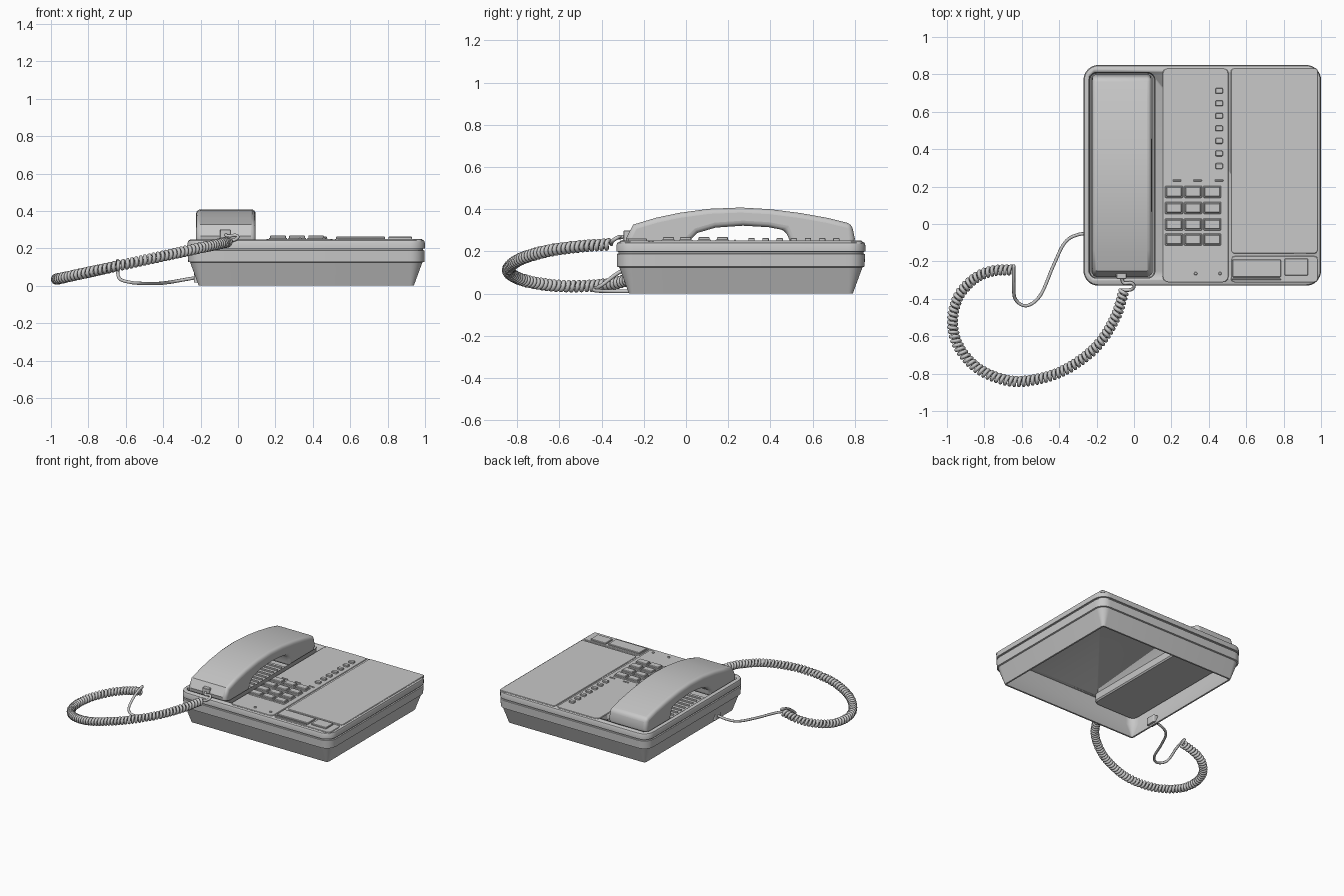
import bpy, bmesh, math
from mathutils import Vector

if "Cube" in bpy.data.objects:
    bpy.data.objects.remove(bpy.data.objects["Cube"])

grey = bpy.data.materials.new("grey_plastic")
grey.diffuse_color = (0.58, 0.58, 0.58, 1)
grey.use_nodes = True
grey.node_tree.nodes["Principled BSDF"].inputs["Base Color"].default_value = grey.diffuse_color


def finish(ob, angle=35):
    ob.data.materials.clear()
    ob.data.materials.append(grey)
    bpy.ops.object.select_all(action='DESELECT')
    ob.select_set(True)
    bpy.context.view_layer.objects.active = ob
    bpy.ops.object.shade_smooth_by_angle(angle=math.radians(angle))
    return ob


def mesh_object(name, bm):
    bmesh.ops.recalc_face_normals(bm, faces=bm.faces)
    me = bpy.data.meshes.new(name)
    bm.to_mesh(me)
    bm.free()
    ob = bpy.data.objects.new(name, me)
    bpy.context.collection.objects.link(ob)
    return finish(ob)


def loft(name, rect, r, rings, n=6):
    """Stack of rounded rectangles; rings are (inset, z); both ends capped."""
    x0, x1, y0, y1 = rect
    bm = bmesh.new()
    loops = []
    for ins, z in rings:
        rr = max(r - ins, 0.002)
        a, b, c, d = x0 + ins + rr, x1 - ins - rr, y0 + ins + rr, y1 - ins - rr
        loop = []
        for k, (cx, cy) in enumerate([(b, d), (a, d), (a, c), (b, c)]):
            for i in range(n + 1):
                t = math.pi / 2 * (k + i / n)
                loop.append(bm.verts.new((cx + rr * math.cos(t), cy + rr * math.sin(t), z)))
        loops.append(loop)
    for p, q in zip(loops, loops[1:]):
        for i in range(len(p)):
            j = (i + 1) % len(p)
            bm.faces.new((p[i], p[j], q[j], q[i]))
    bm.faces.new(loops[0])
    bm.faces.new(loops[-1])
    return mesh_object(name, bm)


def plate(name, rect, z0, z1, r=0.006, bevel=0.003):
    return loft(name, rect, r, [(0, z0), (0, z1 - bevel), (bevel, z1)], 3)


def centred(x, y, w, h):
    return (x - w / 2, x + w / 2, y - h / 2, y + h / 2)


def spline(pts, per=24):
    """Catmull-Rom samples through the points."""
    p = [Vector(v) for v in pts]
    p = [2 * p[0] - p[1]] + p + [2 * p[-1] - p[-2]]
    out = []
    for i in range(1, len(p) - 2):
        a, b, c, d = p[i - 1:i + 3]
        for k in range(per):
            t = k / per
            out.append(0.5 * (2 * b + (c - a) * t + (2 * a - 5 * b + 4 * c - d) * t * t
                              + (3 * b - a - 3 * c + d) * t ** 3))
    return out + [p[-2]]


def tube(name, pts, radius, res=2):
    cu = bpy.data.curves.new(name, 'CURVE')
    cu.dimensions = '3D'
    cu.bevel_depth, cu.bevel_resolution, cu.use_fill_caps = radius, res, True
    sp = cu.splines.new('POLY')
    sp.points.add(len(pts) - 1)
    for q, v in zip(sp.points, pts):
        q.co = (*v, 1)
    ob = bpy.data.objects.new(name, cu)
    bpy.context.collection.objects.link(ob)
    bpy.ops.object.select_all(action='DESELECT')
    ob.select_set(True)
    bpy.context.view_layer.objects.active = ob
    bpy.ops.object.convert(target='MESH')
    return finish(bpy.context.view_layer.objects.active, 60)


# Body: hollow shell, open underneath, with seam groove and rounded top rim
TOP = 0.246
body = loft("body_shell", (-0.27, 1.0, -0.33, 0.85), 0.08, [
    (0.024, 0.23), (0.018, 0.13), (0.072, 0.0), (0.060, 0.0), (0.014, 0.125),
    (0.004, 0.128), (0.002, 0.188), (0.010, 0.190), (0.010, 0.198),
    (0.0, 0.200), (0.0, 0.228), (0.005, 0.241), (0.015, TOP)], 8)

# Handset well cut through the top, with a tray below it
WELL = (-0.24, 0.112, -0.29, 0.81)
cutter = loft("well_cutter", WELL, 0.04, [(0, 0.2), (0, 0.3)])
cutter.hide_render = True
cut = body.modifiers.new("well", 'BOOLEAN')
cut.object, cut.solver = cutter, 'EXACT'
bpy.context.view_layer.objects.active = body
bpy.ops.object.modifier_apply(modifier="well")
bpy.data.objects.remove(cutter)
loft("handset_tray", WELL, 0.04, [
    (0.0, 0.17), (-0.008, 0.18), (-0.008, 0.236), (0.0, 0.236), (0.004, 0.19), (0.012, 0.184)])
plate("tray_platform", (-0.22, 0.095, 0.06, 0.46), 0.18, 0.215)
for i in range(8):
    plate("grille_bar", centred(-0.062, 0.1 + i * 0.046, 0.26, 0.016), 0.21, 0.223, 0.004)

# Handset: arched side profile given as (y, z), extruded across and rounded
lower = [(-0.27, 0.2), (0.01, 0.2), (0.02, 0.255), (0.055, 0.288), (0.14, 0.313), (0.27, 0.322),
         (0.39, 0.315), (0.47, 0.3), (0.49, 0.255), (0.5, 0.2), (0.785, 0.2)]
upper = [(0.8, 0.26), (0.785, 0.33), (0.67, 0.359), (0.54, 0.382), (0.4, 0.4), (0.26, 0.408),
         (0.11, 0.402), (-0.03, 0.383), (-0.14, 0.36), (-0.25, 0.327), (-0.283, 0.265)]
bm = bmesh.new()
face = bm.faces.new([bm.verts.new((-0.224, y, z)) for y, z in lower + upper])
ext = bmesh.ops.extrude_face_region(bm, geom=[face])
bmesh.ops.translate(bm, vec=(0.318, 0, 0), verts=[v for v in ext['geom'] if isinstance(v, bmesh.types.BMVert)])
handset = mesh_object("handset", bm)
bev = handset.modifiers.new("rounding", 'BEVEL')
bev.width, bev.segments, bev.limit_method, bev.angle_limit = 0.024, 4, 'ANGLE', math.radians(48)
bpy.ops.object.modifier_apply(modifier="rounding")
finish(handset, 40)

# Top panels, separated by narrow seams
plate("keypad_panel", (0.153, 0.505, -0.312, 0.835), TOP - 0.01, 0.251, 0.03)
plate("directory_panel", (0.518, 0.984, -0.158, 0.835), TOP - 0.01, 0.251, 0.02)
plate("lower_panel", (0.518, 0.984, -0.312, -0.172), TOP - 0.01, 0.251, 0.02)
plate("label_strip", (0.525, 0.785, -0.285, -0.19), 0.248, 0.262)
plate("label_ridge", (0.525, 0.785, -0.3, -0.292), 0.248, 0.258, 0.003)
plate("label_card", (0.805, 0.93, -0.275, -0.185), 0.248, 0.262)

# Number keys on low surrounds
for y in (0.172, 0.086, -0.002, -0.083):
    for x in (0.214, 0.316, 0.418):
        plate("key_surround", centred(x, y, 0.096, 0.064), 0.248, 0.256)
        plate("number_key", centred(x, y, 0.084, 0.052), 0.25, 0.269, 0.006, 0.004)

# Line buttons, marks above the keypad and two small pins
for i in range(7):
    plate("line_button", centred(0.455, 0.712 - i * 0.067, 0.04, 0.03), 0.248, 0.264)
for x in (0.23, 0.34, 0.455):
    plate("key_mark", centred(x, 0.232, 0.045, 0.01), 0.248, 0.256, 0.003)
for x in (0.33, 0.46):
    plate("indicator", centred(x, -0.265, 0.018, 0.018), 0.248, 0.258, 0.009)

# Sockets for the two cord ends
plate("handset_plug", (-0.095, -0.04, -0.295, -0.262), 0.25, 0.3)
plate("base_socket", (-0.235, -0.19, -0.09, -0.015), 0.018, 0.075)

# Coiled cord: helix wound around a smooth path that drops to the left
plan = [(-0.055, -0.36), (-0.1, -0.5), (-0.2, -0.655), (-0.36, -0.775), (-0.52, -0.83), (-0.67, -0.838),
        (-0.83, -0.775), (-0.935, -0.66), (-0.97, -0.53), (-0.94, -0.39), (-0.85, -0.29), (-0.75, -0.25),
        (-0.645, -0.245)]
path = spline([(x, y, 0.035 + 0.2 * (x + 0.97) / 0.92) for x, y in plan], 40)
dist = [0.0]
for a, b in zip(path, path[1:]):
    dist.append(dist[-1] + (b - a).length)
TURNS, STEP = 76, 14
coil, k = [], 0
for i in range(TURNS * STEP + 1):
    s = dist[-1] * i / (TURNS * STEP)
    while k < len(path) - 2 and dist[k + 1] < s:
        k += 1
    a, b = path[k], path[k + 1]
    centre = a.lerp(b, (s - dist[k]) / (dist[k + 1] - dist[k]))
    side = (b - a).normalized().cross(Vector((0, 0, 1))).normalized()
    up = side.cross((b - a).normalized())
    t = 2 * math.pi * i / STEP
    coil.append(centre + 0.02 * (side * math.cos(t) + up * math.sin(t)))
tube("coiled_cord", coil, 0.0105)

# Plain cord ends: short loop to the handset, long lead to the base
tube("handset_lead", spline([coil[0], (-0.02, -0.352, 0.245), (0.0, -0.335, 0.26), (-0.015, -0.315, 0.27),
                             (-0.055, -0.315, 0.265), (-0.067, -0.28, 0.275)], 8), 0.009)
tube("base_lead", spline([coil[-1], (-0.643, -0.225, 0.135), (-0.643, -0.31, 0.105), (-0.635, -0.4, 0.04),
                          (-0.575, -0.437, 0.018), (-0.5, -0.38, 0.012), (-0.43, -0.22, 0.012),
                          (-0.37, -0.1, 0.018), (-0.3, -0.057, 0.03), (-0.21, -0.05, 0.046)], 8), 0.009)
